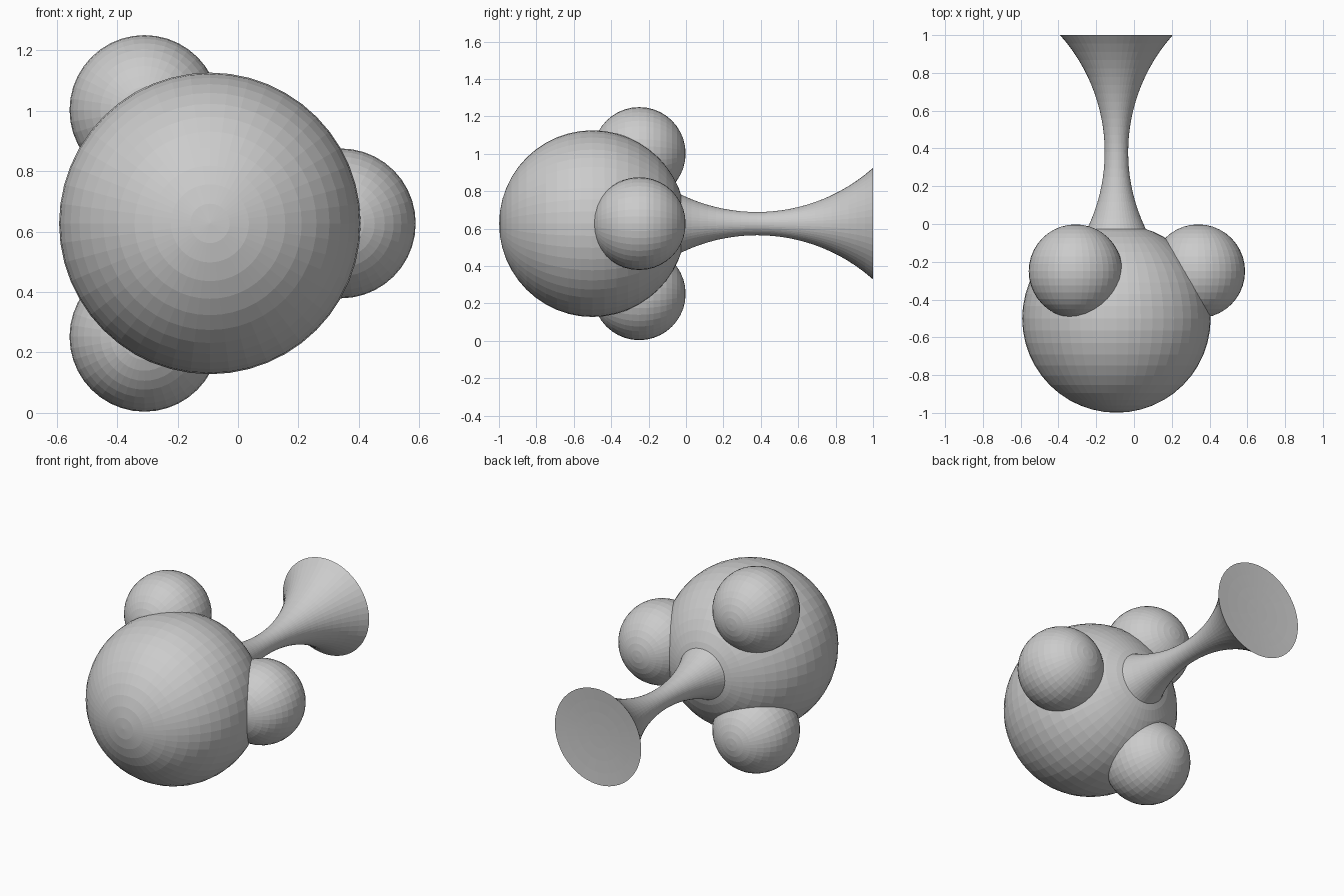
import bpy, bmesh
from math import cos, sin, pi, radians, sqrt
from mathutils import Matrix, Vector

if "Cube" in bpy.data.objects:
    bpy.data.objects.remove(bpy.data.objects["Cube"])

CX, CZ = -0.093, 0.627          # shared axis along y


def finish(name, bm):
    mesh = bpy.data.meshes.new(name)
    bm.to_mesh(mesh)
    bm.free()
    ob = bpy.data.objects.new(name, mesh)
    bpy.context.collection.objects.link(ob)
    return ob


def ball(name, centre, radius, segments, rings):
    # sphere with its poles on the y axis
    bm = bmesh.new()
    bmesh.ops.create_uvsphere(
        bm, u_segments=segments, v_segments=rings, radius=radius,
        matrix=Matrix.Translation(centre) @ Matrix.Rotation(radians(90), 4, 'X'))
    return finish(name, bm)


def lathe(name, profile, steps):
    # profile of (radius, y) spun around the shared axis
    bm = bmesh.new()
    verts = [bm.verts.new((CX + r, y, CZ)) for r, y in profile]
    edges = [bm.edges.new(p) for p in zip(verts, verts[1:])]
    bmesh.ops.spin(bm, geom=verts + edges, cent=(CX, 0, CZ), axis=(0, 1, 0),
                   angle=2 * pi, steps=steps, use_duplicate=False)
    bmesh.ops.remove_doubles(bm, verts=bm.verts, dist=1e-5)
    bmesh.ops.recalc_face_normals(bm, faces=bm.faces)
    return finish(name, bm)


# Large body ball
ball("body", Vector((CX, -0.5, CZ)), 0.499, 48, 24)

# Three small balls evenly spaced around the axis
for i in range(3):
    a = radians(120 * i)
    ball(f"side_ball_{i + 1}",
         Vector((CX + 0.433 * cos(a), -0.25, CZ + 0.433 * sin(a))), 0.248, 40, 20)

# Flared stem: circular-arc waist, closed by an end disc
ARC, WAIST_Y, WAIST_R = 0.932, 0.38, 0.062
stem = [(0, -0.06)]
for i in range(25):
    y = -0.06 + 1.06 * i / 24
    stem.append((WAIST_R + ARC - sqrt(ARC ** 2 - (y - WAIST_Y) ** 2), y))
rim = stem[-1][0]
stem += [(rim * f, 1 - 0.012 * (1 - f * f)) for f in (0.75, 0.5, 0.25, 0)]
lathe("flared_stem", stem, 48)
